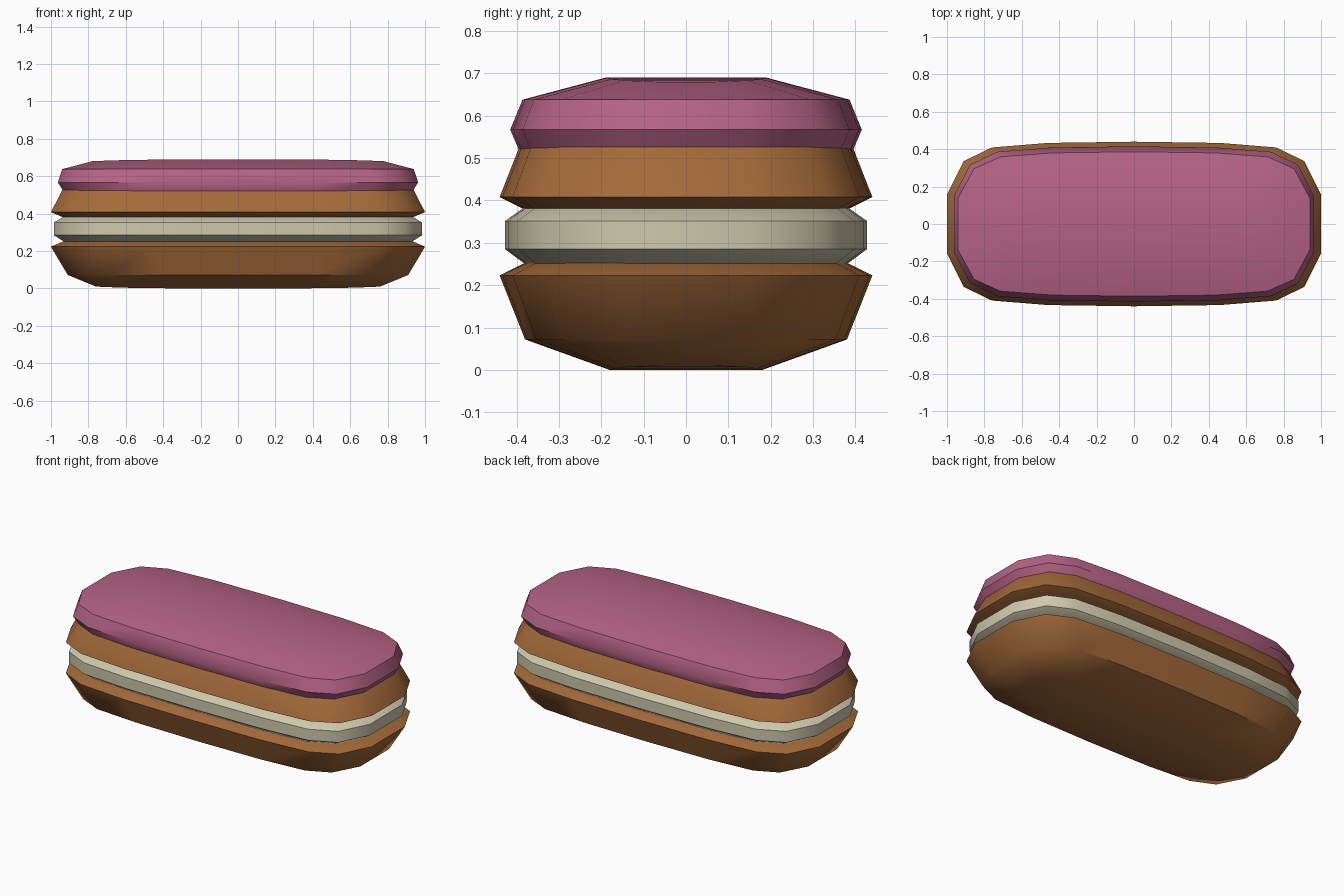
import bpy, bmesh

if "Cube" in bpy.data.objects:
    bpy.data.objects.remove(bpy.data.objects["Cube"])

# Quarter outline of a rounded bar, normalised to half-width 1 and half-depth 1
QUARTER = [(1.0, 0.36), (0.91, 0.765), (0.76, 0.93), (0.46, 0.985)]
OUTLINE = (QUARTER + [(0.0, 1.0)] + [(-x, y) for x, y in reversed(QUARTER)]
           + [(-x, -y) for x, y in QUARTER] + [(0.0, -1.0)]
           + [(x, -y) for x, y in reversed(QUARTER)])


def material(name, rgb):
    m = bpy.data.materials.new(name)
    m.diffuse_color = (*rgb, 1)
    m.use_nodes = True
    m.node_tree.nodes["Principled BSDF"].inputs["Base Color"].default_value = m.diffuse_color
    return m


def layer(name, rings, mat):
    """Stack scaled outlines: each ring is (half x, half y, z, end rise)."""
    bm = bmesh.new()
    loops = [[bm.verts.new((x * sx, y * sy, z + rise * x ** 4))
              for x, y in OUTLINE] for sx, sy, z, rise in rings]
    n = len(OUTLINE)
    for a, b in zip(loops, loops[1:]):
        for i in range(n):
            j = (i + 1) % n
            bm.faces.new((a[i], a[j], b[j], b[i]))
    # Close the ends with strips running across the bar
    for lp in (loops[0], loops[-1]):
        for i in range(n // 2 - 1):
            bm.faces.new((lp[i], lp[i + 1], lp[n - 2 - i], lp[n - 1 - i])) \
                if i < n // 2 - 1 else None
    bmesh.ops.recalc_face_normals(bm, faces=bm.faces)
    me = bpy.data.meshes.new(name)
    bm.to_mesh(me)
    bm.free()
    me.materials.append(mat)
    ob = bpy.data.objects.new(name, me)
    bpy.context.collection.objects.link(ob)
    bpy.ops.object.select_all(action='DESELECT')
    ob.select_set(True)
    bpy.context.view_layer.objects.active = ob
    bpy.ops.object.shade_smooth_by_angle(angle=0.8)
    return ob


pastry = material("baked brown", (0.37, 0.145, 0.042))
cream = material("cream", (0.62, 0.58, 0.41))
icing = material("pink icing", (0.46, 0.125, 0.235))

# Lower pastry half
layer("lower_pastry", [(0.76, 0.18, 0.0, 0.01), (0.91, 0.38, 0.072, 0),
                       (1.0, 0.44, 0.223, 0), (0.93, 0.38, 0.253, 0)], pastry)
# Cream filling
layer("cream_filling", [(0.93, 0.38, 0.25, 0), (0.985, 0.427, 0.285, 0),
                        (0.985, 0.427, 0.352, 0), (0.93, 0.38, 0.385, 0)], cream)
# Upper pastry half
layer("upper_pastry", [(0.93, 0.38, 0.378, 0), (1.0, 0.44, 0.408, 0),
                       (0.94, 0.394, 0.525, 0), (0.88, 0.35, 0.58, 0)], pastry)
# Icing on top
layer("icing_top", [(0.935, 0.393, 0.516, 0.006), (0.963, 0.415, 0.567, 0),
                    (0.94, 0.386, 0.638, 0), (0.78, 0.19, 0.69, -0.01)], icing)
